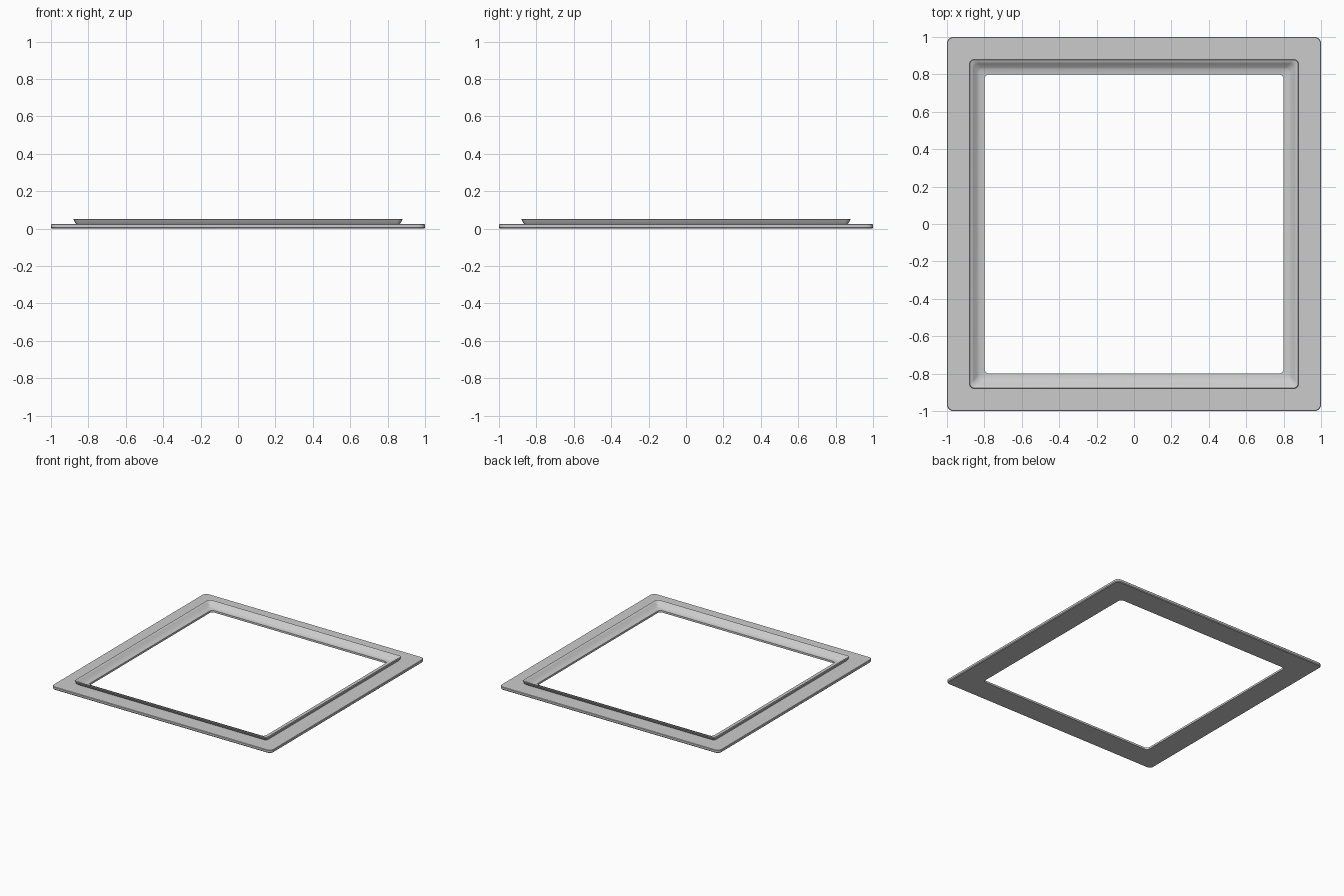
import bpy, bmesh, math

cube = bpy.data.objects.get("Cube")
if cube:
    bpy.data.objects.remove(cube, do_unlink=True)

# Single plain grey finish
GREY = (0.6, 0.6, 0.6, 1.0)
grey = bpy.data.materials.new("light grey")
grey.use_nodes = True
grey.diffuse_color = GREY
grey.node_tree.nodes["Principled BSDF"].inputs["Base Color"].default_value = GREY


def rounded_square(half, radius, steps=6):
    """Counter-clockwise outline of a square with rounded corners."""
    points = []
    for corner in range(4):
        middle = math.radians(45 + 90 * corner)
        cx = math.copysign(half - radius, math.cos(middle))
        cy = math.copysign(half - radius, math.sin(middle))
        for i in range(steps + 1):
            a = math.radians(90 * (corner + i / steps))
            points.append((cx + radius * math.cos(a), cy + radius * math.sin(a)))
    return points


def sweep_frame(name, profile):
    """Sweep a closed (half width, height, corner radius) section round the square."""
    bm = bmesh.new()
    rings = [[bm.verts.new((x, y, z)) for x, y in rounded_square(half, radius)]
             for half, z, radius in profile]
    for k, ring in enumerate(rings):
        following = rings[(k + 1) % len(rings)]
        for i in range(len(ring)):
            j = (i + 1) % len(ring)
            bm.faces.new((ring[i], ring[j], following[j], following[i]))
    bmesh.ops.recalc_face_normals(bm, faces=bm.faces)
    mesh = bpy.data.meshes.new(name)
    bm.to_mesh(mesh)
    bm.free()
    mesh.materials.append(grey)
    obj = bpy.data.objects.new(name, mesh)
    bpy.context.collection.objects.link(obj)
    bpy.ops.object.select_all(action='DESELECT')
    obj.select_set(True)
    bpy.context.view_layer.objects.active = obj
    bpy.ops.object.shade_smooth_by_angle(angle=math.radians(35))


# Flat flange, flared lip and curved inner slope as one section
sweep_frame("flanged_frame", [
    (0.80, 0.0, 0.025),      # underside, inner edge
    (0.994, 0.0, 0.03),      # underside, outer edge
    (1.0, 0.006, 0.035),
    (1.0, 0.022, 0.035),
    (0.997, 0.025, 0.033),   # flange top
    (0.866, 0.025, 0.02),    # foot of the lip
    (0.872, 0.033, 0.022),
    (0.88, 0.05, 0.025),     # lip rim
    (0.877, 0.053, 0.025),
    (0.866, 0.050, 0.025),
    (0.857, 0.042, 0.025),   # inner slope
    (0.838, 0.024, 0.025),
    (0.828, 0.019, 0.025),
    (0.80, 0.016, 0.025),    # inner edge
])
